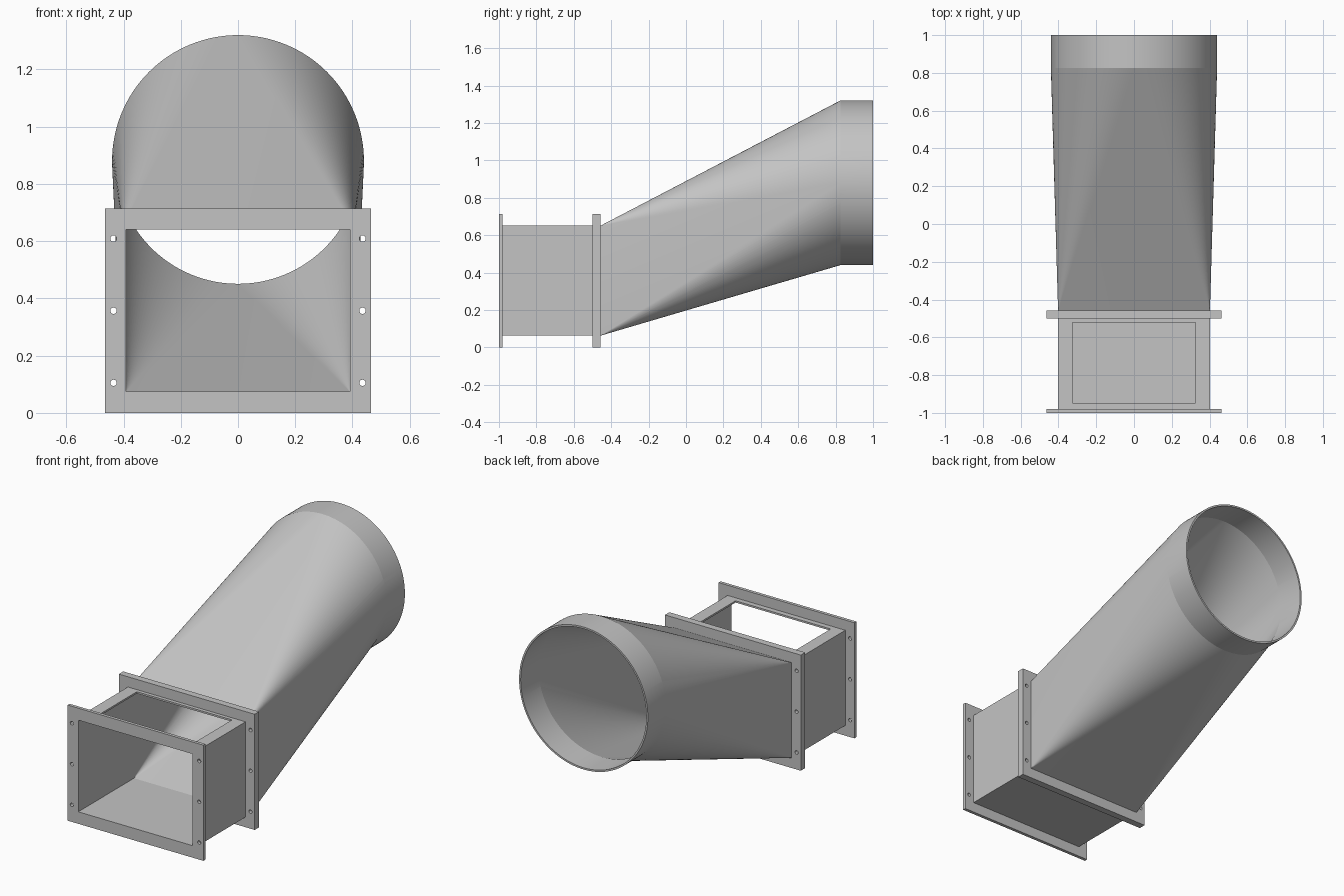
import bpy, bmesh
from math import sin, cos, pi, radians
from mathutils import Vector, Matrix

if "Cube" in bpy.data.objects:
    bpy.data.objects.remove(bpy.data.objects["Cube"])

steel = bpy.data.materials.new("light grey sheet metal")
steel.use_nodes = True
GREY = (0.55, 0.55, 0.55, 1)
steel.diffuse_color = GREY
steel.node_tree.nodes["Principled BSDF"].inputs["Base Color"].default_value = GREY

MID_Z = 0.357                 # height of the duct axis
OUT_W, OUT_H = 0.402, 0.294   # half sizes of the rectangular duct
WALL = 0.011
IN_W, IN_H = OUT_W - WALL, OUT_H - WALL


def add_object(name, mesh):
    obj = bpy.data.objects.new(name, mesh)
    bpy.context.collection.objects.link(obj)
    mesh.materials.clear()
    mesh.materials.append(steel)
    return obj


def rect(w, h):
    return [(-w, -h), (w, -h), (w, h), (-w, h)]


def circle(cx, cy, r, n=24):
    return [(cx + r * cos(2 * pi * i / n), cy + r * sin(2 * pi * i / n)) for i in range(n)]


def extruded_profile(name, outlines, y0, y1):
    """Fill an outline with holes and extrude it from y0 to y1."""
    curve = bpy.data.curves.new(name, "CURVE")
    curve.dimensions = "2D"
    curve.fill_mode = "BOTH"
    curve.extrude = (y1 - y0) / 2
    for pts in outlines:
        spline = curve.splines.new("POLY")
        spline.points.add(len(pts) - 1)
        for p, (x, y) in zip(spline.points, pts):
            p.co = (x, y, 0, 1)
        spline.use_cyclic_u = True
    temp = bpy.data.objects.new("temp", curve)
    mesh = bpy.data.meshes.new_from_object(temp)
    bpy.data.objects.remove(temp)
    mesh.name = name
    mesh.transform(Matrix.Translation((0, (y0 + y1) / 2, MID_Z)) @ Matrix.Rotation(pi / 2, 4, "X"))
    bm = bmesh.new()
    bm.from_mesh(mesh)
    bmesh.ops.remove_doubles(bm, verts=bm.verts, dist=1e-5)
    bmesh.ops.recalc_face_normals(bm, faces=bm.faces)
    for f in bm.faces:
        f.smooth = False
    bm.to_mesh(mesh)
    bm.free()
    return add_object(name, mesh)


# Bolted flanges
bolts = [circle(sx * 0.435, z, 0.011) for sx in (-1, 1) for z in (-0.252, 0, 0.252)]
for name, y0, y1 in (("front_flange", -1, -0.98), ("middle_flange", -0.5, -0.457)):
    extruded_profile(name, [rect(0.464, MID_Z), rect(IN_W, IN_H)] + bolts, y0, y1)

# Rectangular duct with an access window cut in its top
duct = extruded_profile("rectangular_duct", [rect(OUT_W, OUT_H), rect(IN_W, IN_H)], -0.98, -0.5)
bpy.ops.mesh.primitive_cube_add(size=1, location=(0, -0.735, MID_Z + OUT_H))
cutter = bpy.context.object
cutter.hide_render = True
cutter.scale = (0.65, 0.425, 0.1)
cut = duct.modifiers.new("window", "BOOLEAN")
cut.operation = "DIFFERENCE"
cut.solver = "EXACT"
cut.object = cutter
deps = bpy.context.evaluated_depsgraph_get()
duct.data = bpy.data.meshes.new_from_object(duct.evaluated_get(deps))
duct.modifiers.clear()
bpy.data.objects.remove(cutter)

# Square-to-round transition ending in a round collar
N = 128
Q = N // 4
Y_RECT, Y_ROUND, Y_END = -0.457, 0.825, 1.0
ROUND_Z, RADIUS = 0.88, 0.44


def shell(bm, w, h, r):
    """One skin: flat triangles and corner cones, then a cylinder."""
    corners = [bm.verts.new((sx * w, Y_RECT, MID_Z + sz * h))
               for sx, sz in ((1, 1), (-1, 1), (-1, -1), (1, -1))]
    rings = [[bm.verts.new((r * cos(2 * pi * i / N), y, ROUND_Z + r * sin(2 * pi * i / N)))
              for i in range(N)] for y in (Y_ROUND, Y_END)]
    near, far = rings
    for i in range(N):
        j = (i + 1) % N
        bm.faces.new((corners[i // Q], near[i], near[j]))
        bm.faces.new((near[i], far[i], far[j], near[j]))
    for q in range(4):
        bm.faces.new((corners[q - 1], near[q * Q], corners[q]))
    return corners, far


bm = bmesh.new()
outer = shell(bm, OUT_W, OUT_H, RADIUS)
inner = shell(bm, IN_W, IN_H, RADIUS - WALL)
for a, b in zip(outer, inner):
    for i in range(len(a)):
        bm.faces.new((a[i - 1], a[i], b[i], b[i - 1]))
bmesh.ops.recalc_face_normals(bm, faces=bm.faces)
for f in bm.faces:
    f.smooth = True
mesh = bpy.data.meshes.new("round_transition")
bm.to_mesh(mesh)
bm.free()
add_object("round_transition", mesh)

# Smooth the cones while keeping the collar crease and rims sharp
touching = {}
for p in mesh.polygons:
    for v in p.vertices:
        touching.setdefault(v, []).append(p.normal.copy())
limit = cos(radians(6))
normals = []
for p in mesh.polygons:
    for v in p.vertices:
        near = [n for n in touching[v] if n.dot(p.normal) > limit]
        normals.append(sum(near, Vector()).normalized())
mesh.normals_split_custom_set(normals)
